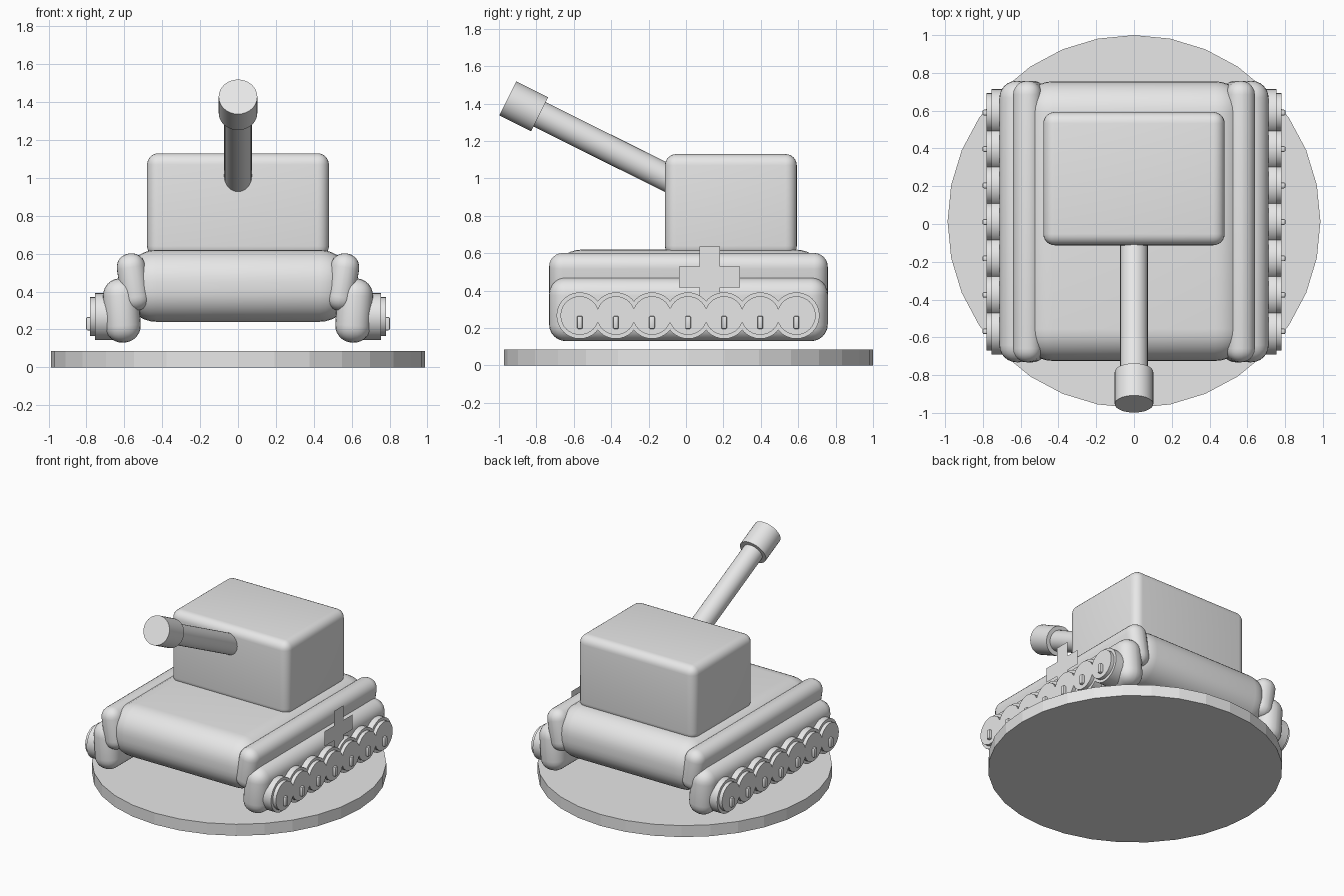
import bpy
import bmesh
import math
from mathutils import Matrix, Vector

if "Cube" in bpy.data.objects:
    bpy.data.objects.remove(bpy.data.objects["Cube"], do_unlink=True)

# One plain grey for the whole model
grey = bpy.data.materials.new("plain grey")
grey.use_nodes = True
grey.diffuse_color = (0.8, 0.8, 0.8, 1)
grey.node_tree.nodes["Principled BSDF"].inputs["Base Color"].default_value = (0.8, 0.8, 0.8, 1)


def finish(name, bm, smooth=True):
    mesh = bpy.data.meshes.new(name)
    bm.to_mesh(mesh)
    bm.free()
    mesh.materials.append(grey)
    obj = bpy.data.objects.new(name, mesh)
    bpy.context.collection.objects.link(obj)
    if smooth:
        bpy.ops.object.select_all(action="DESELECT")
        obj.select_set(True)
        bpy.context.view_layer.objects.active = obj
        bpy.ops.object.shade_smooth_by_angle(angle=math.radians(35))
    return obj


def rounded_box(name, center, size, radius, tilt=0, segments=6):
    """Box with every edge rounded, tilted about the y axis."""
    bm = bmesh.new()
    bmesh.ops.create_cube(bm, size=1)
    bmesh.ops.scale(bm, vec=size, verts=bm.verts)
    bmesh.ops.bevel(bm, geom=bm.edges[:], offset=radius, segments=segments,
                    profile=0.5, affect="EDGES", clamp_overlap=True)
    obj = finish(name, bm)
    obj.location = center
    obj.rotation_euler.y = math.radians(tilt)
    return obj


def add_cylinder(bm, start, end, radius, sides=32):
    start, end = Vector(start), Vector(end)
    axis = end - start
    turn = axis.to_track_quat("Z", "Y").to_matrix().to_4x4()
    bmesh.ops.create_cone(bm, cap_ends=True, segments=sides, radius1=radius,
                          radius2=radius, depth=axis.length,
                          matrix=Matrix.Translation((start + end) / 2) @ turn)


# Round display base, left faceted
bm = bmesh.new()
add_cylinder(bm, (0, 0.013, 0), (0, 0.013, 0.085), 0.987)
finish("display_base", bm, smooth=False)

# Hull and turret
rounded_box("hull", (0, 0.015, 0.43), (1.2, 1.48, 0.38), 0.17, segments=8)
rounded_box("turret", (0, 0.24, 0.855), (0.96, 0.705, 0.55), 0.06)

# Gun barrel with a thicker muzzle
muzzle_front = Vector((0, -0.953, 1.428))
back = Vector((0, math.cos(math.radians(26.5)), -math.sin(math.radians(26.5))))
bm = bmesh.new()
add_cylinder(bm, muzzle_front + back * 0.15, muzzle_front + back * 1.1, 0.073)
finish("gun_barrel", bm)
bm = bmesh.new()
add_cylinder(bm, muzzle_front, muzzle_front + back * 0.19, 0.102)
finish("gun_muzzle", bm)

# Fenders, tracks and wheels on both sides
for side, label in ((1, "left"), (-1, "right")):
    rounded_box(label + "_fender", (side * 0.552, 0.013, 0.45),
                (0.152, 1.49, 0.305), 0.073, side * 9)
    rounded_box(label + "_track", (side * 0.613, 0.013, 0.3),
                (0.188, 1.49, 0.34), 0.09, side * 4)
    for i in range(7):
        y = -0.568 + i * 0.193
        bm = bmesh.new()
        add_cylinder(bm, (side * 0.6, y, 0.267), (side * 0.755, y, 0.267), 0.124)
        add_cylinder(bm, (side * 0.74, y, 0.267), (side * 0.781, y, 0.267), 0.103)
        finish(f"{label}_wheel_{i + 1}", bm)
        rounded_box(f"{label}_wheel_peg_{i + 1}", (side * 0.78, y, 0.23),
                    (0.044, 0.03, 0.07), 0.008, segments=2)

# Thin cross-shaped plate, on the left side only
long, short = 0.163, 0.055
outline = []
for turn in range(4):
    spin = Matrix.Rotation(turn * math.pi / 2, 2)
    outline += [spin @ Vector(p) for p in ((short, short), (short, long), (-short, long))]
bm = bmesh.new()
bm.faces.new([bm.verts.new((0.735, 0.126 + p.x, 0.473 + p.y)) for p in outline])
finish("side_cross", bm, smooth=False)
